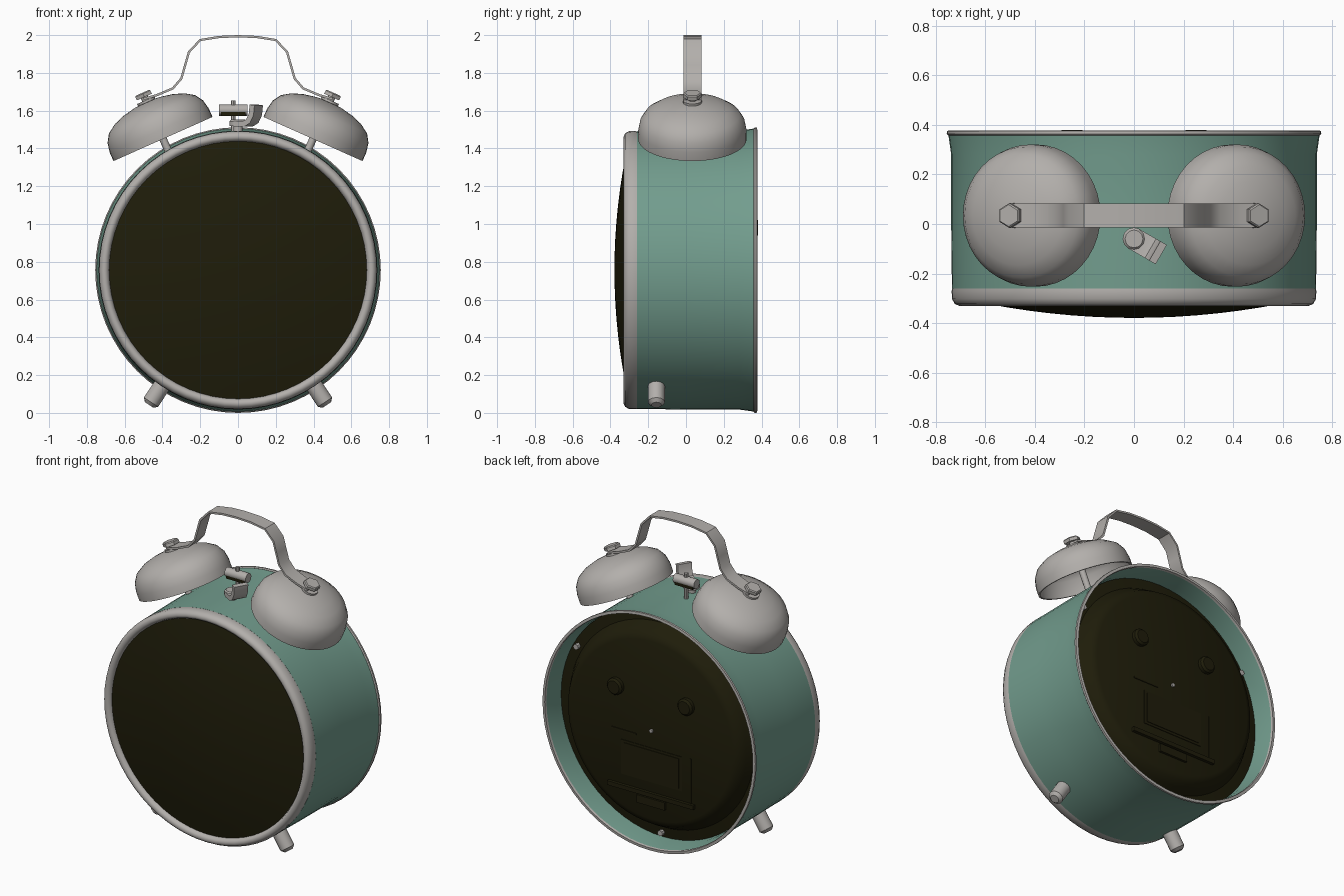
import bpy, bmesh, math
from mathutils import Matrix, Vector

if "Cube" in bpy.data.objects:
    bpy.data.objects.remove(bpy.data.objects["Cube"])

CZ = 0.756      # height of the case axis
BY = 0.034      # depth position of bells and handle


def material(name, rgb):
    m = bpy.data.materials.new(name)
    m.diffuse_color = (*rgb, 1)
    m.use_nodes = True
    m.node_tree.nodes["Principled BSDF"].inputs["Base Color"].default_value = m.diffuse_color
    return m


METAL = material("warm grey metal", (0.45, 0.43, 0.41))
GREEN = material("sage green paint", (0.17, 0.337, 0.27))
DARK = material("dark olive", (0.0135, 0.012, 0.003))


def finish(name, bm, mat, smooth=35):
    bmesh.ops.remove_doubles(bm, verts=bm.verts, dist=1e-5)
    bmesh.ops.recalc_face_normals(bm, faces=bm.faces)
    me = bpy.data.meshes.new(name)
    bm.to_mesh(me)
    bm.free()
    me.materials.append(mat)
    ob = bpy.data.objects.new(name, me)
    bpy.context.collection.objects.link(ob)
    if smooth:
        bpy.ops.object.select_all(action='DESELECT')
        bpy.context.view_layer.objects.active = ob
        ob.select_set(True)
        bpy.ops.object.shade_smooth_by_angle(angle=math.radians(smooth))
    return ob


def lathe(name, profile, origin, axis, mat, seg=48, closed=False, smooth=35):
    """Turn (radius, height) points around an axis."""
    bm = bmesh.new()
    vs = [bm.verts.new((r, 0, h)) for r, h in profile]
    n = len(vs)
    edges = [bm.edges.new((vs[i], vs[(i + 1) % n])) for i in range(n if closed else n - 1)]
    bmesh.ops.spin(bm, geom=vs + edges, cent=(0, 0, 0), axis=(0, 0, 1),
                   angle=2 * math.pi, steps=seg, use_merge=True)
    rot = Vector(axis).to_track_quat('Z', 'Y').to_matrix().to_4x4()
    bm.transform(Matrix.Translation(origin) @ rot)
    return finish(name, bm, mat, smooth)


def rod(name, origin, axis, r, h0, h1, mat, seg=16, bevel=0.0):
    prof = [(0, h0), (r, h0), (r, h1 - bevel), (r - bevel, h1), (0, h1)]
    return lathe(name, prof, origin, axis, mat, seg)


def box(name, lo, hi, mat):
    bm = bmesh.new()
    bmesh.ops.create_cube(bm, size=1)
    lo, hi = Vector(lo), Vector(hi)
    bm.transform(Matrix.Translation((lo + hi) / 2) @ Matrix.Diagonal((*(hi - lo), 1)))
    return finish(name, bm, mat, 0)


def strap(name, pts, width, thick, matrix, mat):
    """Bent strip: x-z path, extruded along y, thickened along its normal."""
    bm = bmesh.new()
    rows = []
    for i, p in enumerate(pts):
        p = Vector(p)
        t = Vector(pts[min(i + 1, len(pts) - 1)]) - Vector(pts[max(i - 1, 0)])
        nrm = Vector((-t.y, t.x)).normalized() * thick / 2
        rows.append([bm.verts.new((q.x, y, q.y)) for q, y in
                     ((p + nrm, -width / 2), (p + nrm, width / 2),
                      (p - nrm, width / 2), (p - nrm, -width / 2))])
    for a, b in zip(rows, rows[1:]):
        for k in range(4):
            bm.faces.new((a[k], a[(k + 1) % 4], b[(k + 1) % 4], b[k]))
    bm.faces.new(rows[0])
    bm.faces.new(rows[-1])
    bm.transform(matrix)
    return finish(name, bm, mat)


C = (0, 0, CZ)
BACK = (0, 1, 0)

# Case shell, flared at the back
lathe("case", [(0.70, -0.26), (0.735, -0.26), (0.738, 0.0), (0.738, 0.28), (0.75, 0.365),
               (0.738, 0.365), (0.725, 0.28), (0.722, 0.10)], C, BACK, GREEN, 64, True)
lathe("back_rim", [(0.75, 0.358), (0.756, 0.364), (0.755, 0.376), (0.738, 0.378),
                   (0.735, 0.364)], C, BACK, METAL, 64, True)

# Front ring and domed glass
lathe("front_ring", [(0.70, -0.25), (0.733, -0.25), (0.736, -0.27), (0.735, -0.302), (0.724, -0.322),
                     (0.707, -0.33), (0.69, -0.322), (0.678, -0.295)],
      C, BACK, METAL, 64, True, 65)
R, TOP = 0.685, -0.379
lathe("glass", [(R * k / 8, TOP + 0.076 * (k / 8) ** 2) for k in range(9)], C, BACK, DARK, 64)

# Back panel: recessed border and a raised disc with rounded shoulder
lathe("back_panel", [(0.722, 0.20), (0.722, 0.235), (0.655, 0.245), (0.63, 0.29), (0.605, 0.33),
                     (0.57, 0.345), (0, 0.347)], C, BACK, DARK, 64)
for x in (-0.25, 0.25):
    rod("setting_knob", (x, 0, 0.98), BACK, 0.053, 0.30, 0.38, DARK, 16, 0.012)
rod("centre_pin", C, BACK, 0.012, 0.3, 0.358, METAL, 8)
for deg in (30, 150, 270):
    a = math.radians(deg)
    rod("panel_screw", (0.69 * math.cos(a), 0, CZ + 0.69 * math.sin(a)), BACK,
        0.018, 0.2, 0.265, METAL, 8)

# Battery door, ledge and latch
box("battery_frame", (-0.215, 0.32, 0.425), (0.215, 0.350, 0.645), DARK)
box("battery_door", (-0.195, 0.32, 0.440), (0.195, 0.354, 0.63), DARK)
box("battery_ledge", (-0.305, 0.30, 0.335), (0.305, 0.365, 0.362), DARK)
box("battery_latch", (-0.10, 0.30, 0.275), (0.10, 0.36, 0.325), DARK)
box("label_bar", (0.11, 0.32, 0.70), (0.29, 0.351, 0.71), DARK)
box("panel_rib", (-0.28, 0.32, 0.36), (-0.274, 0.351, 0.65), DARK)

# Bells, their posts and nuts, and the feet
tilt = math.radians(24)
for s, side in ((-1, "left"), (1, "right")):
    axis = (s * math.sin(tilt), 0, math.cos(tilt))
    base = (s * 0.397, BY, 1.450)
    lathe(side + "_bell", [(0, 0.215), (0.07, 0.211), (0.14, 0.197), (0.20, 0.176), (0.25, 0.143),
                           (0.277, 0.10), (0.287, 0.05), (0.287, 0), (0.277, 0), (0.268, 0.09),
                           (0.24, 0.132), (0.19, 0.165), (0.12, 0.188), (0, 0.203)],
          base, axis, METAL, 40)
    rod(side + "_bell_post", base, axis, 0.02, -0.13, 0.26, METAL, 12)
    rod(side + "_bell_washer", base, axis, 0.05, 0.205, 0.225, METAL, 16)
    rod(side + "_bell_nut", base, axis, 0.05, 0.243, 0.268, METAL, 6, 0.006)
    foot = Vector((s * 0.55, 0, -0.835)).normalized()
    rod(side + "_foot", Vector((0, -0.157, CZ)), foot, 0.045, 0.70, 0.855, METAL, 12, 0.018)

# Carrying handle
half = [(0.50, 1.662), (0.43, 1.682), (0.345, 1.718), (0.30, 1.77), (0.28, 1.84), (0.26, 1.91),
        (0.20, 1.974), (0.10, 1.99)]
path = [(-x, z) for x, z in half] + [(0, 1.994)] + half[::-1]
strap("handle", path, 0.096, 0.012, Matrix.Translation((0, BY, 0)), METAL)

# Hammer between the bells
rod("hammer_post", (-0.025, BY, 0), (0, 0, 1), 0.013, 1.45, 1.655, METAL, 8)
rod("hammer_head", (-0.025, BY, 1.603), (1, 0, 0), 0.03, -0.075, 0.075, METAL, 12)
box("hammer_core", (-0.09, BY - 0.027, 1.573), (0.04, BY + 0.027, 1.597), DARK)

# Stop lever on top of the case
rod("lever_post", (0, -0.06, 0), (0, 0, 1), 0.025, 1.46, 1.53, METAL, 12)
rod("lever_button", (0, -0.06, 0), (0, 0, 1), 0.046, 1.52, 1.552, METAL, 12, 0.01)
strap("lever_tab", [(0, 1.53), (0.06, 1.53), (0.088, 1.545), (0.106, 1.58), (0.112, 1.63)],
      0.09, 0.03, Matrix.Translation((0, -0.06, 0)) @ Matrix.Rotation(math.radians(-30), 4, 'Z'), METAL)
